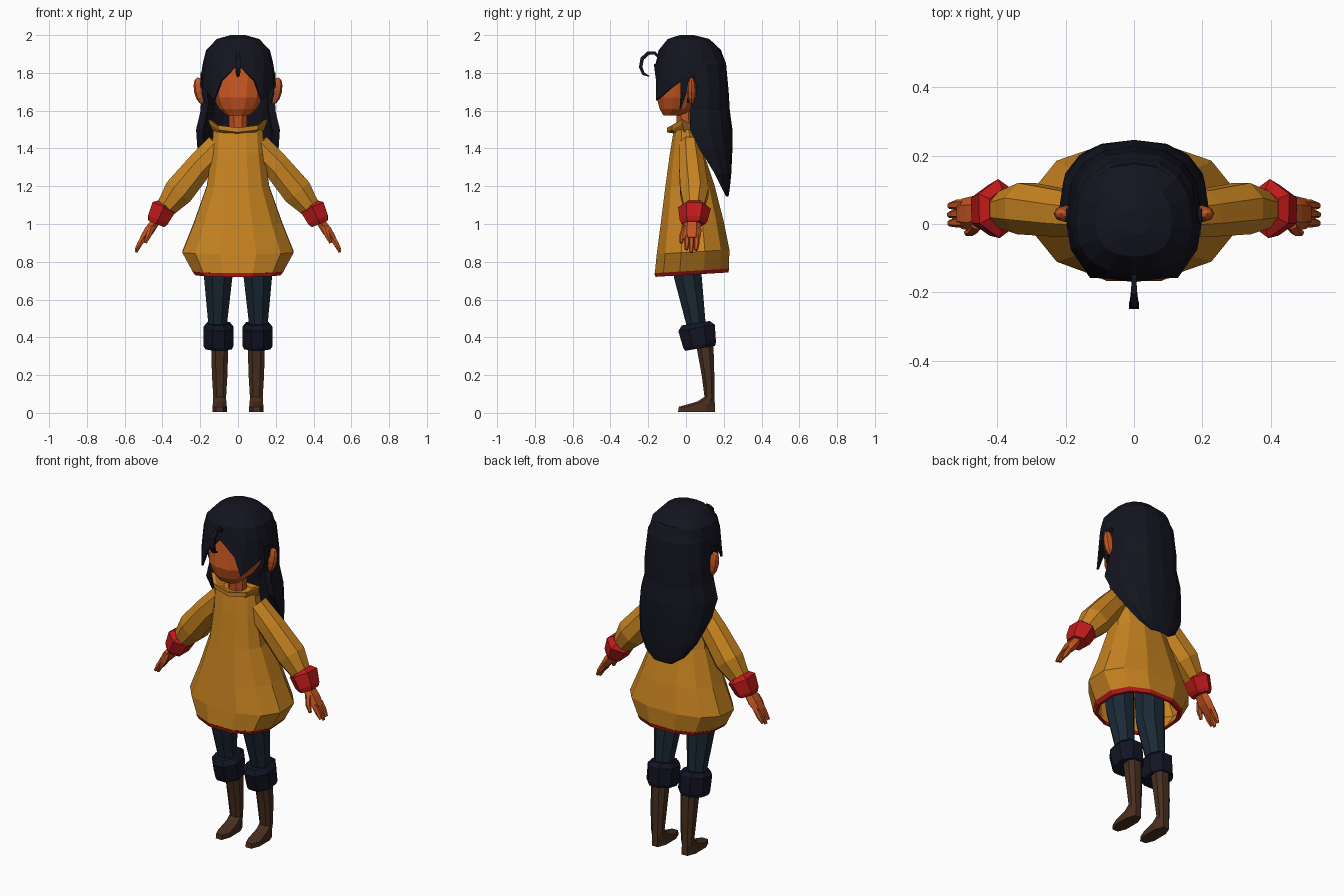
import bpy, bmesh
from math import sin, cos, pi, copysign
from mathutils import Vector, Matrix

if "Cube" in bpy.data.objects:
    bpy.data.objects.remove(bpy.data.objects["Cube"])


def material(name, rgb):
    m = bpy.data.materials.new(name)
    m.diffuse_color = (*rgb, 1)
    m.use_nodes = True
    m.node_tree.nodes["Principled BSDF"].inputs["Base Color"].default_value = m.diffuse_color
    return m


COAT = material("ochre_cloth", (0.58, 0.23, 0.015))
RED = material("red_cloth", (0.52, 0.01, 0.01))
SKIN = material("skin", (0.55, 0.09, 0.015))
HAIR = material("dark_hair", (0.007, 0.007, 0.014))
LEGS = material("blue_cloth", (0.011, 0.022, 0.036))
FUR = material("navy_trim", (0.006, 0.007, 0.018))
BOOT = material("brown_leather", (0.065, 0.028, 0.014))


def finish(name, bm, mat, mirror=False):
    bmesh.ops.remove_doubles(bm, verts=bm.verts, dist=0.0005)
    bmesh.ops.recalc_face_normals(bm, faces=bm.faces)
    me = bpy.data.meshes.new(name)
    bm.to_mesh(me)
    bm.free()
    me.materials.append(mat)
    ob = bpy.data.objects.new(name, me)
    bpy.context.collection.objects.link(ob)
    if mirror:
        ob.modifiers.new("Mirror", 'MIRROR').use_mirror_merge = False
    return ob


def skin_rings(bm, rings, caps=(True, True), closed=True):
    """Bridge a list of equal-length point rings with quads."""
    rows = [[bm.verts.new(p) for p in r] for r in rings]
    n = len(rows[0])
    for a, b in zip(rows, rows[1:]):
        for i in range(n if closed else n - 1):
            j = (i + 1) % n
            bm.faces.new((a[i], a[j], b[j], b[i]))
    for row, cap in ((rows[0], caps[0]), (rows[-1], caps[1])):
        if cap:
            bm.faces.new(row)


def spow(v, p):
    return copysign(abs(v) ** p, v)


def ring(z, hw, yf, yb, n=12, p=0.85, cx=0, tilt=0, dip=0, off=0.5):
    """Horizontal ring from half width, front y and back y."""
    k = cos(pi / n) if off else 1
    out = []
    for i in range(n):
        a = 2 * pi * (i + off) / n
        y = (yf + yb) / 2 + (yb - yf) / 2 * spow(sin(a) / k, p)
        out.append((cx + hw * spow(cos(a) / k, p), y,
                    z + tilt * y - dip * abs(sin(a))))
    return out


def tube(bm, path, n=8, ref=(0, 1, 0)):
    """Loft along a path of (x, y, z, radius across, radius along ref)."""
    pts = [Vector(q[:3]) for q in path]
    k = cos(pi / n)
    rings = []
    for i, q in enumerate(path):
        t = (pts[min(i + 1, len(pts) - 1)] - pts[max(i - 1, 0)]).normalized()
        u = t.cross(Vector(ref)).normalized()
        v = u.cross(t)
        rings.append([pts[i] + u * q[3] / k * cos(a) + v * q[4] / k * sin(a)
                      for a in (2 * pi * (j + 0.5) / n for j in range(n))])
    skin_rings(bm, rings)


def loft(name, rows, mat, caps=(True, True), mirror=False, **kw):
    bm = bmesh.new()
    skin_rings(bm, [ring(*r, **kw) for r in rows], caps)
    return finish(name, bm, mat, mirror)


def tubes(name, paths, mat, n=8, mirror=True, ref=(0, 1, 0)):
    bm = bmesh.new()
    for p in paths:
        tube(bm, p, n, ref)
    return finish(name, bm, mat, mirror)


# Coat body, open at the bottom, with a red hem
loft("coat", [(1.50, .13, -.065, .055), (1.38, .14, -.085, .09),
              (1.20, .165, -.11, .15), (1.0, .235, -.135, .2),
              (.85, .295, -.155, .23), (.75, .24, -.165, .227)],
     COAT, caps=(True, False), tilt=0.06)
loft("coat_hem", [(.75, .242, -.167, .229), (.73, .225, -.162, .224),
                  (.73, .21, -.15, .21), (.75, .22, -.155, .215)],
     RED, caps=(False, False), tilt=0.06)

# Flared collar dipping at the front
bm = bmesh.new()
skin_rings(bm, [ring(*r, n=8, p=1.1, off=0, dip=d) for r, d in (
    ((1.48, .13, -.07, .06), 0), ((1.53, .15, -.10, .06), .045),
    ((1.555, .16, -.10, .06), .045), ((1.55, .14, -.085, .05), .045),
    ((1.50, .09, -.055, .045), 0))], caps=(False, True))
finish("collar", bm, COAT)

# Sleeves, red cuffs and hands
tubes("sleeve", [[(.10, .02, 1.41, .072, .058), (.20, .03, 1.31, .072, .068),
                  (.315, .045, 1.17, .08, .075), (.405, .04, 1.055, .045, .045)]], COAT)
tubes("sleeve_cuff", [[(.385, .045, 1.10, .045, .05), (.395, .045, 1.085, .065, .075),
                       (.425, .04, 1.02, .056, .064), (.433, .04, 1.00, .045, .055)]],
      RED, n=6)
fingers = [[(.495, y, .935, .015, .014), (.52, y, .895, .014, .013),
            (.54, y - .003, z, .007, .008)]
           for y, z in ((.005, .865), (.03, .85), (.056, .862))]
tubes("hand", [[(.425, .035, 1.03, .022, .035), (.47, .03, .965, .026, .045),
                (.505, .03, .92, .017, .038)],
               [(.46, .0, .985, .016, .016), (.473, -.02, .94, .014, .013),
                (.49, -.026, .90, .007, .008)]] + fingers, SKIN, n=6)

# Legs, furry knee bands and boots
tubes("leg", [[(.105, .0, .93, .075, .085), (.105, .01, .72, .075, .073),
               (.108, .055, .46, .048, .05)]], LEGS)
tubes("knee_band", [[(.103, .052, .475, .06, .075), (.103, .056, .45, .079, .098),
                     (.103, .072, .36, .079, .088), (.103, .075, .342, .07, .08)]], FUR)
loft("boot", [(.38, .046, .05, .145), (.2, .041, .083, .15), (.085, .034, .098, .15),
              (.06, .035, .06, .152), (.032, .038, -.038, .153), (.005, .038, -.042, .153)],
     BOOT, mirror=True, n=8, p=.8, cx=.097)

# Neck, face and ears
loft("neck", [(1.64, .05, -.055, .035), (1.47, .045, -.045, .04)], SKIN, n=8)
loft("head", [(1.93, .08, -.08, .1), (1.86, .145, -.125, .14), (1.76, .155, -.14, .15),
              (1.67, .132, -.155, .12), (1.61, .10, -.14, .06), (1.575, .06, -.12, -.02)],
     SKIN)
bm = bmesh.new()
bmesh.ops.create_uvsphere(bm, u_segments=8, v_segments=6, radius=1,
                          matrix=Matrix.Translation((.2, .03, 1.705))
                          @ Matrix.Rotation(0.2, 4, 'Y')
                          @ Matrix.Diagonal((.033, .025, .073, 1)))
finish("ear", bm, SKIN, True)

# Hair cap: fringe parted in the middle, edge height varies around the head
edge = [1.845, 1.76, 1.655, 1.725, 1.775, 1.70, 1.66, 1.62, 1.6]
rows = []
for z, f in ((2.0, .2), (1.98, .58), (1.92, .88), (1.85, .97), (None, 1.03)):
    row = []
    for i in range(16):
        k = min(i, 16 - i)
        a = 2 * pi * i / 16
        x, y = .192 * f * spow(sin(a), .85), -spow(cos(a), .85)
        y *= f * (.165 if y < 0 else .212)
        if z is None and k == 2:
            x, y = x * .87, y * 1.25
        row.append((x, y, edge[k] if z is None else z))
    rows.append(row)
bm = bmesh.new()
skin_rings(bm, rows, caps=(True, False))
cap = finish("hair_cap", bm, HAIR)
thick = cap.modifiers.new("Thickness", 'SOLIDIFY')
thick.thickness = 0.012

# Long back hair as a curved shell: (z, half width, side y, back y)
rows = []
for z, hw, ys, yb in ((1.93, .14, .03, .18), (1.85, .182, .03, .212), (1.7, .195, .04, .226),
                      (1.6, .198, .02, .232), (1.5, .222, .02, .246), (1.4, .215, .07, .246),
                      (1.27, .178, .15, .24), (1.19, .125, .19, .232), (1.145, .06, .212, .225)):
    row = []
    for s, angles in ((1, range(9)), (.82, range(8, -1, -1))):
        for i in angles:
            a = pi * i / 8
            row.append((s * hw * spow(cos(a), .85),
                        ys + (yb - ys) * s * spow(sin(a), .85), z))
    rows.append(row)
bm = bmesh.new()
skin_rings(bm, rows)
finish("back_hair", bm, HAIR)

# Loose side strands and the curl on the forehead
tubes("side_strand", [[(.18, -.01, 1.80, .014, .022), (.178, -.012, 1.70, .013, .016),
                       (.155, -.03, 1.61, .003, .004)],
                      [(.186, .025, 1.80, .012, .02), (.19, .022, 1.72, .011, .014),
                       (.178, .01, 1.64, .003, .004)]], HAIR, n=4)
tubes("forehead_curl", [[(0, -.14, 1.88, .008, .006), (0, -.165, 1.905, .009, .007),
                         (0, -.20, 1.905, .01, .009), (0, -.232, 1.875, .01, .012),
                         (0, -.24, 1.83, .009, .015), (0, -.225, 1.795, .008, .011),
                         (0, -.195, 1.782, .003, .004)]],
      HAIR, n=4, mirror=False, ref=(1, 0, 0))
